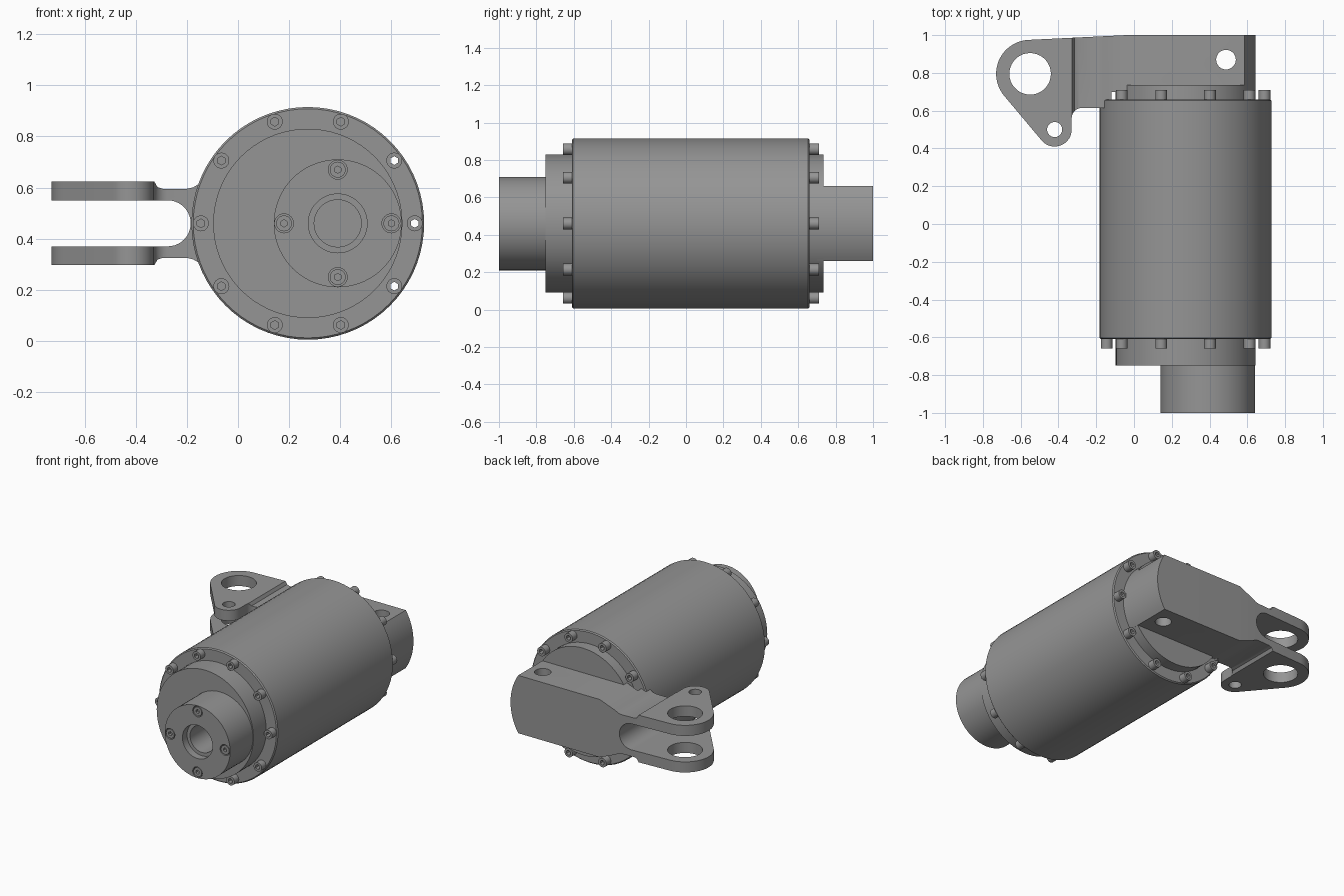
import bpy, bmesh
from math import sin, cos, radians, asin, degrees, pi
from mathutils import Matrix

if "Cube" in bpy.data.objects:
    bpy.data.objects.remove(bpy.data.objects["Cube"])

steel = bpy.data.materials.new("grey_steel")
steel.use_nodes = True
GREY = (0.3, 0.3, 0.3, 1)
steel.diffuse_color = GREY
steel.node_tree.nodes["Principled BSDF"].inputs["Base Color"].default_value = GREY

CX, CZ = 0.273, 0.46      # barrel axis
NX = 0.39                 # offset nose axis
RIM = 0.37                # end flange radius


def make(name, bm):
    bmesh.ops.recalc_face_normals(bm, faces=bm.faces)
    mesh = bpy.data.meshes.new(name)
    bm.to_mesh(mesh)
    bm.free()
    mesh.materials.append(steel)
    ob = bpy.data.objects.new(name, mesh)
    bpy.context.collection.objects.link(ob)
    return ob


def lathe(name, profile, x, segs=72):
    """Spin (radius, y) points around an axis along y."""
    bm = bmesh.new()
    rings = []
    for r, y in profile:
        rings.append([bm.verts.new((x + r * cos(2 * pi * i / segs), y,
                                    CZ + r * sin(2 * pi * i / segs)))
                      for i in range(segs)])
    for a, b in zip(rings, rings[1:]):
        for i in range(segs):
            j = (i + 1) % segs
            bm.faces.new((a[i], a[j], b[j], b[i]))
    bm.faces.new(rings[0])
    bm.faces.new(rings[-1])
    return make(name, bm)


def pegs(name, spots, r, y0, y1, segs=24):
    """Cylinders along y at several (x, z) spots, in one object."""
    bm = bmesh.new()
    for x, z in spots:
        place = Matrix.Translation((x, (y0 + y1) / 2, z)) @ Matrix.Rotation(pi / 2, 4, 'X')
        bmesh.ops.create_cone(bm, cap_ends=True, segments=segs, radius1=r, radius2=r,
                              depth=y1 - y0, matrix=place)
    return make(name, bm)


def prism(name, pts, to3d, shift):
    """Extrude a flat outline along the shift vector."""
    bm = bmesh.new()
    face = bm.faces.new([bm.verts.new(to3d(a, b)) for a, b in pts])
    ext = bmesh.ops.extrude_face_region(bm, geom=[face])
    bmesh.ops.translate(bm, vec=shift,
                        verts=[v for v in ext["geom"] if isinstance(v, bmesh.types.BMVert)])
    return make(name, bm)


def boolean(ob, cutter, op='DIFFERENCE'):
    mod = ob.modifiers.new("cut", 'BOOLEAN')
    mod.operation, mod.object, mod.solver = op, cutter, 'EXACT'
    bpy.context.view_layer.objects.active = ob
    bpy.ops.object.modifier_apply(modifier=mod.name)
    bpy.data.objects.remove(cutter)


def arc(cx, cy, r, a0, a1, n):
    return [(cx + r * cos(radians(a0 + (a1 - a0) * i / n)),
             cy + r * sin(radians(a0 + (a1 - a0) * i / n))) for i in range(n + 1)]


# Barrel and end flanges
barrel = lathe("barrel", [(0.448, -0.61), (0.455, -0.603), (0.455, 0.653), (0.448, 0.66)], CX)
front_flange = lathe("front_flange", [(RIM, -0.75), (RIM, -0.6)], CX)
rear_flange = lathe("rear_flange", [(RIM, 0.65), (RIM, 0.735)], CX)

# Offset nose with a stepped bore
nose = lathe("nose", [(0.25, -0.74), (0.25, -1), (0.115, -1), (0.115, -0.95),
                      (0.092, -0.95), (0.092, -0.76)], NX)
nose_spots = arc(NX, CZ, 0.21, 0, 270, 3)
boolean(nose, pegs("pocket_cutter", nose_spots, 0.037, -1.05, -0.97))
nose_screws = pegs("nose_screws", nose_spots, 0.031, -0.998, -0.96)
boolean(nose_screws, pegs("socket_cutter", nose_spots, 0.014, -1.05, -0.98, 6))

# Ring bolts on both barrel ends, with hexagon sockets
spots = arc(CX, CZ, 0.418, 0, 324, 9)
open_spots = [spots[0], spots[1], spots[9]]
rear_spots = [s for i, s in enumerate(spots) if i != 5]
front_bolts = pegs("front_bolts", spots, 0.031, -0.658, -0.6)
rear_bolts = pegs("rear_bolts", rear_spots, 0.031, 0.65, 0.71)
boolean(front_bolts, pegs("front_socket_cutter", spots, 0.017, -0.7, -0.63, 6))
boolean(rear_bolts, pegs("rear_socket_cutter", rear_spots, 0.017, 0.68, 0.75, 6))
for part in (front_bolts, barrel, rear_bolts):
    boolean(part, pegs("through_cutter", open_spots, 0.017, -0.8, 0.8, 6))

# Clevis: plan outline intersected with a forked side profile
plan = [(0.7, 1), (-0.04, 1)]
plan += arc(-0.55, 0.795, 0.18, 95, 220, 20)
plan += arc(-0.42, 0.5, 0.09, 220, 360, 18)
plan += arc(-0.275, 0.56, 0.055, 180, 90, 8)
plan += [(-0.12, 0.615), (-0.12, 0.7), (0.7, 0.7)]
clevis = prism("clevis", plan, lambda x, y: (x, y, 0), (0, 0, 1))

half = arc(CX, 0, RIM, 0, degrees(asin(0.2 / RIM)), 8)
half += [(-0.04, 0.2), (-0.155, 0.153), (-0.175, 0.141), (-0.2, 0.135), (-0.295, 0.135),
         (-0.315, 0.142), (-0.327, 0.163), (-0.8, 0.163), (-0.8, 0.09)]
half += arc(-0.275, 0, 0.09, 90, 0, 10)
profile = half + [(x, -z) for x, z in reversed(half[1:-1])]
fork = prism("fork_profile", profile, lambda x, z: (x, 0.3, CZ + z), (0, 0.9, 0))
boolean(clevis, fork, 'INTERSECT')

# Pin holes through the clevis
for x, y, r in ((-0.55, 0.795, 0.11), (-0.42, 0.5, 0.04), (0.487, 0.87, 0.052)):
    hole = prism("pin_hole_cutter", arc(x, y, r, 0, 350, 35),
                 lambda a, b: (a, b, -0.1), (0, 0, 1.2))
    boolean(clevis, hole)

# Smooth shading with crisp edges
bpy.ops.object.select_all(action='DESELECT')
for ob in (barrel, front_flange, rear_flange, nose, nose_screws, front_bolts, rear_bolts, clevis):
    ob.select_set(True)
    bpy.context.view_layer.objects.active = ob
bpy.ops.object.shade_smooth_by_angle(angle=radians(30))
